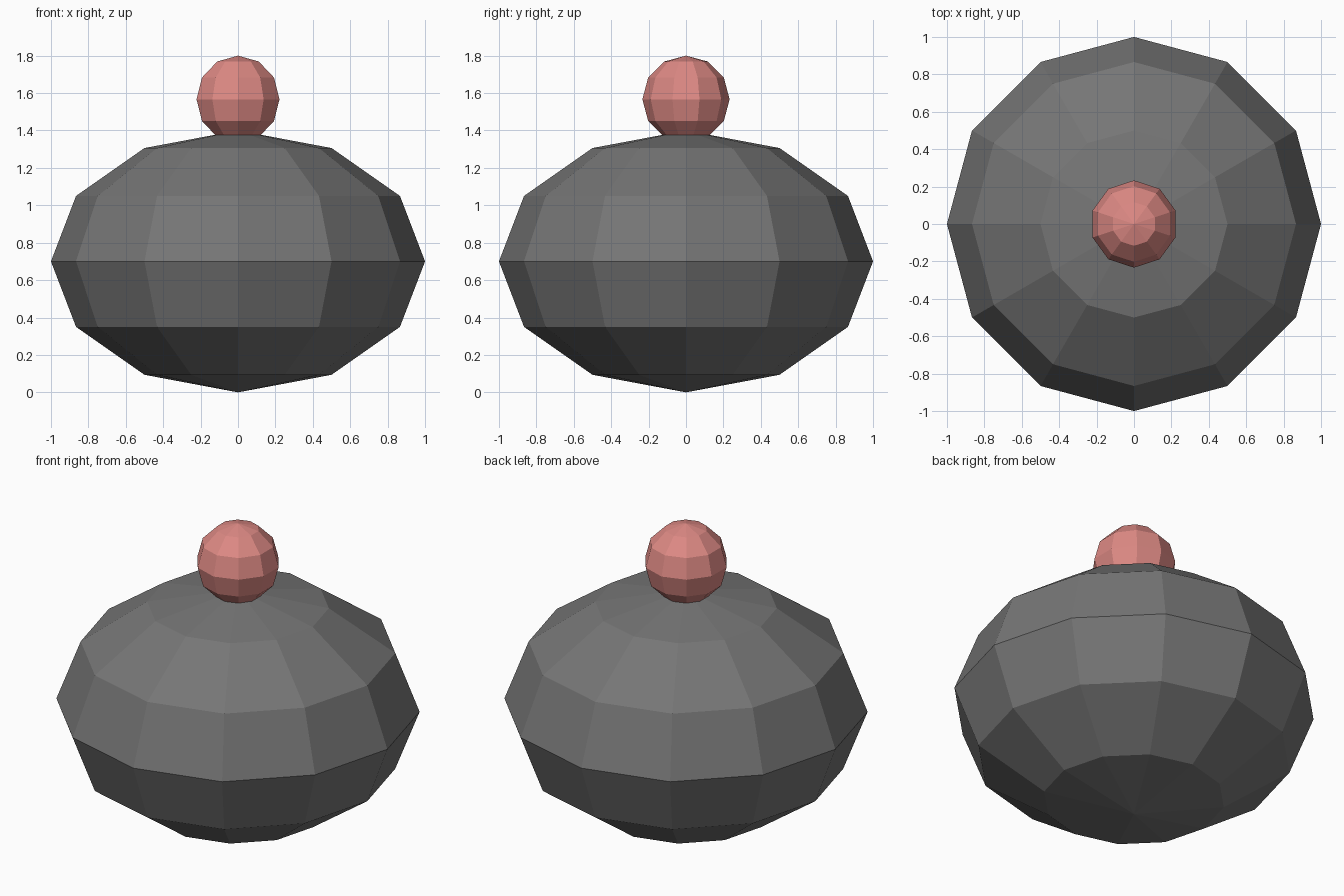
import bpy
import bmesh

cube = bpy.data.objects.get("Cube")
if cube:
    bpy.data.objects.remove(cube, do_unlink=True)


def make_material(name, rgb):
    mat = bpy.data.materials.new(name)
    mat.use_nodes = True
    colour = (*rgb, 1.0)
    mat.diffuse_color = colour
    mat.node_tree.nodes["Principled BSDF"].inputs["Base Color"].default_value = colour
    return mat


def add_ball(name, segments, radius, height, squash, mat):
    """Flat-faced ball of six bands, centred at the given height."""
    bm = bmesh.new()
    bmesh.ops.create_uvsphere(bm, u_segments=segments, v_segments=6, radius=radius)
    bmesh.ops.scale(bm, vec=(1, 1, squash), verts=bm.verts)
    bmesh.ops.translate(bm, vec=(0, 0, height), verts=bm.verts)
    mesh = bpy.data.meshes.new(name)
    bm.to_mesh(mesh)
    bm.free()
    mesh.materials.append(mat)
    obj = bpy.data.objects.new(name, mesh)
    bpy.context.collection.objects.link(obj)
    return obj


dark_grey = make_material("dark grey", (0.18, 0.18, 0.18))
soft_red = make_material("soft red", (0.72, 0.25, 0.23))

# Squashed body with a round knob sunk slightly into its top
add_ball("body", 12, 1.0, 0.7, 0.7, dark_grey)
add_ball("knob", 10, 0.2333, 1.5667, 1.0, soft_red)
